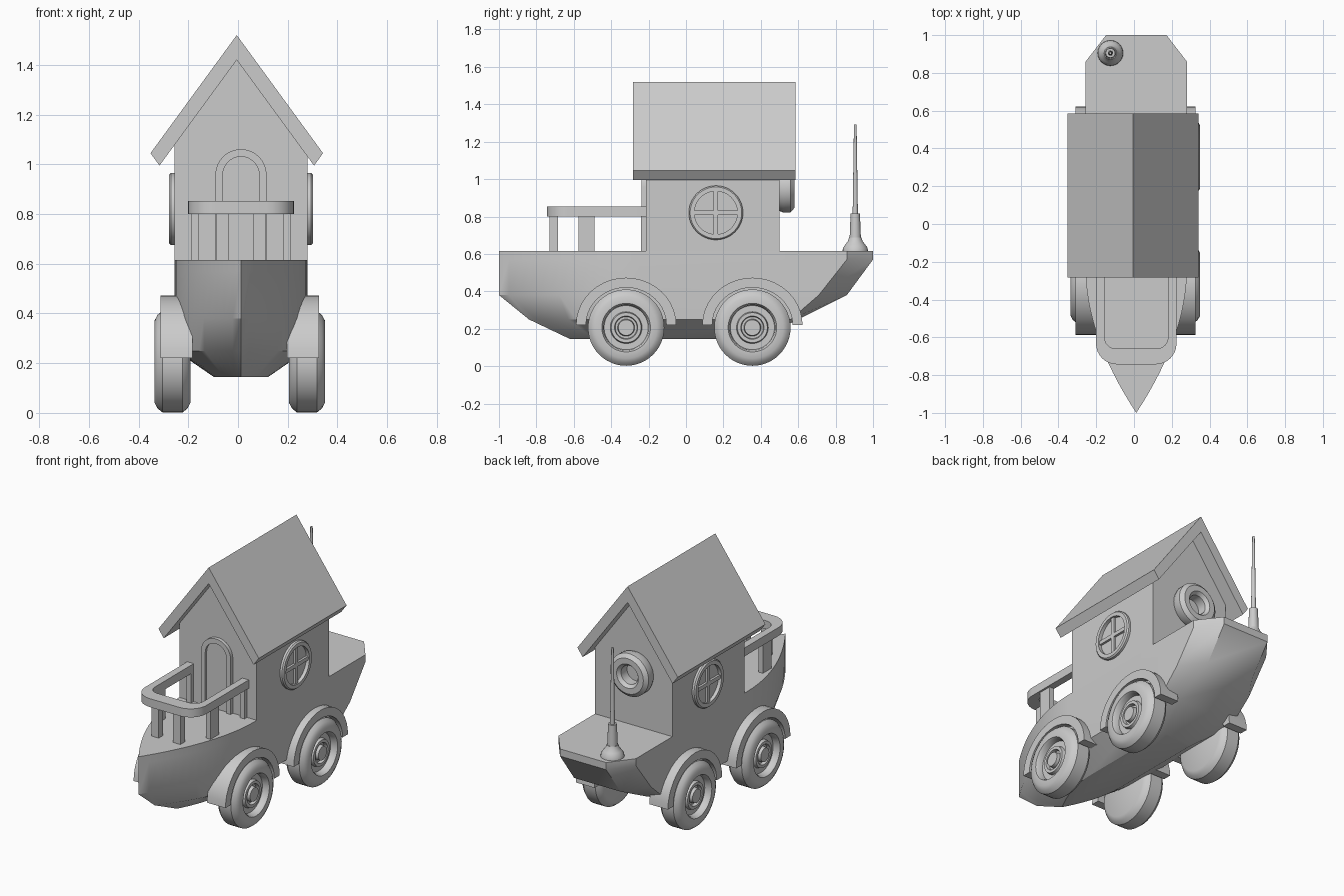
import bpy, bmesh
from math import sin, cos, pi, radians
from mathutils import Matrix, Vector

old = bpy.data.objects.get("Cube")
if old:
    bpy.data.objects.remove(old, do_unlink=True)

grey = bpy.data.materials.new("plain grey")
grey.use_nodes = True
grey.diffuse_color = (0.6, 0.6, 0.6, 1)
grey.node_tree.nodes["Principled BSDF"].inputs["Base Color"].default_value = (0.6, 0.6, 0.6, 1)

CX = 0.012          # centre line of hull and cabin
HALF = 0.268        # half beam


def finish(name, bm, smooth=True):
    bmesh.ops.recalc_face_normals(bm, faces=bm.faces)
    mesh = bpy.data.meshes.new(name)
    bm.to_mesh(mesh)
    bm.free()
    mesh.materials.append(grey)
    ob = bpy.data.objects.new(name, mesh)
    bpy.context.collection.objects.link(ob)
    if smooth:
        bpy.ops.object.select_all(action='DESELECT')
        ob.select_set(True)
        bpy.context.view_layer.objects.active = ob
        bpy.ops.object.shade_smooth_by_angle(angle=radians(32))
    return ob


def loft(name, rings, cap=True, closed=False, smooth=True):
    """Skin a list of equal-length closed rings."""
    bm = bmesh.new()
    vs = [[bm.verts.new(p) for p in r] for r in rings]
    n = len(vs[0])
    pairs = list(zip(vs, vs[1:])) + ([(vs[-1], vs[0])] if closed else [])
    for a, b in pairs:
        for i in range(n):
            j = (i + 1) % n
            bm.faces.new((a[i], a[j], b[j], b[i]))
    if cap and not closed:
        bm.faces.new(vs[0])
        bm.faces.new(vs[-1])
    return finish(name, bm, smooth)


def box(name, x0, x1, y0, y1, z0, z1):
    pts = [(x0, y0), (x1, y0), (x1, y1), (x0, y1)]
    return loft(name, [[(x, y, z) for x, y in pts] for z in (z0, z1)], smooth=False)


def prism(name, pts, y0, y1, smooth=False):
    """Extrude an x-z outline along y."""
    return loft(name, [[(x, y, z) for x, z in pts] for y in (y0, y1)], smooth=smooth)


def lathe(name, profile, centre, axis, steps=48, closed=False):
    """Turn (offset, radius) pairs around an axis through centre."""
    rot = Vector((0, 0, 1)).rotation_difference(Vector(axis)).to_matrix()
    rings = [[Vector(centre) + rot @ Vector((r * cos(2 * pi * i / steps),
              r * sin(2 * pi * i / steps), h)) for i in range(steps)]
             for h, r in profile]
    return loft(name, rings, closed=closed)


# Hull: stacked outlines, pointed bow and chamfered stern
def hull_ring(z, bow, stern_side, stern, half, stern_half):
    steps = 14
    side = []
    for i in range(1, steps + 1):
        t = 1 - i / steps
        side.append((half * (1 - t ** 1.85), -0.25 + t * (bow + 0.25)))
    side += [(half, stern_side), (stern_half, stern)]
    right = [(CX + x, y, z) for x, y in side]
    left = [(CX - x, y, z) for x, y in reversed(side)]
    return [(CX, bow, z)] + right + left


loft("hull", [hull_ring(0.145, -0.62, 0.36, 0.39, 0.11, 0.09),
              hull_ring(0.25, -0.84, 0.56, 0.60, 0.262, 0.16),
              hull_ring(0.38, -1.0, 0.71, 0.86, HALF, 0.16),
              hull_ring(0.57, -1.0, 0.86, 1.0, HALF, 0.16),
              hull_ring(0.615, -1.0, 0.86, 1.0, HALF, 0.16)])

# Cabin and roof
box("cabin", CX - HALF, CX + HALF, -0.215, 0.5, 0.61, 1.09)
RX = -0.005
prism("gable", [(RX - 0.245, 1.09), (RX + 0.245, 1.09), (RX, 1.425)], -0.215, 0.5)
prism("roof", [(RX, 1.52), (RX + 0.347, 1.045), (RX + 0.311, 0.995), (RX, 1.42),
               (RX - 0.311, 0.995), (RX - 0.347, 1.045)], -0.283, 0.585)


# Arched door: raised frame, panel inside
def arch(r, z0, zc, n=16):
    return [(CX + r, z0)] + [(CX + r * cos(pi * i / n), zc + r * sin(pi * i / n))
                             for i in range(n + 1)] + [(CX - r, z0)]


outer, inner = arch(0.103, 0.615, 0.958), arch(0.073, 0.615, 0.958)
prism("door_frame", outer + inner[::-1], -0.237, -0.21, True)
prism("door_panel", inner, -0.222, -0.21, True)

# Side windows: ring with a cross
for s, side in ((1, "left"), (-1, "right")):
    wall = CX + s * HALF
    lathe(side + "_window_ring", [(-0.005, 0.145), (0.014, 0.145), (0.022, 0.138),
                                  (0.022, 0.115), (-0.005, 0.115)],
          (wall, 0.16, 0.82), (s, 0, 0), closed=True)
    xs = sorted((wall - s * 0.005, wall + s * 0.014))
    box(side + "_window_bar_upright", *xs, 0.148, 0.172, 0.70, 0.94)
    box(side + "_window_bar_across", *xs, 0.04, 0.28, 0.808, 0.832)

# Round life ring on the back wall
lathe("back_ring", [(0, 0.125), (0.02, 0.133), (0.06, 0.133), (0.08, 0.11),
                    (0.08, 0.075), (0.06, 0.058), (0, 0.058)],
      (0.0, 0.499, 0.955), (0, 1, 0), closed=True)


# Railing: U-shaped rail with rounded corners, on posts
def rail_path(half, front, r, n=8):
    pts = [(half, -0.213)]
    pts += [(half - r + r * cos(a), front + r - r * sin(a))
            for a in (pi / 2 * i / n for i in range(n + 1))]
    return [(CX + x, y) for x, y in pts] + [(CX - x, y) for x, y in reversed(pts)]


rail_out, rail_in = rail_path(0.213, -0.743, 0.11), rail_path(0.168, -0.66, 0.06)
loft("rail", [[(*a, 0.80), (*b, 0.80), (*b, 0.853), (*a, 0.853)]
              for a, b in zip(rail_out, rail_in)])
for s, side in ((1, "left"), (-1, "right")):
    x = CX + s * 0.075
    box(side + "_front_post", x - 0.025, x + 0.025, -0.73, -0.685, 0.61, 0.81)
    x = CX + s * 0.185
    box(side + "_side_post", x - 0.016, x + 0.016, -0.575, -0.49, 0.61, 0.81)
    box(side + "_wall_post", x - 0.016, x + 0.016, -0.24, -0.213, 0.61, 0.81)

# Antenna
lathe("antenna", [(0, 0.068), (0.02, 0.066), (0.04, 0.052), (0.055, 0.04), (0.075, 0.033),
                  (0.075, 0.03), (0.205, 0.025), (0.205, 0.014), (0.68, 0.007)],
      (-0.125, 0.905, 0.612), (0, 0, 1), 24)

# Wheels and mudguards
tyre = [(0, 0.001), (0, 0.165), (0.012, 0.188), (0.032, 0.204), (0.113, 0.204),
        (0.133, 0.188), (0.145, 0.165), (0.145, 0.13), (0.132, 0.122), (0.105, 0.118),
        (0.105, 0.085), (0.125, 0.08), (0.125, 0.062), (0.105, 0.058), (0.105, 0.046),
        (0.132, 0.042), (0.132, 0.001)]
for s, side in ((1, "left"), (-1, "right")):
    for y, end in ((-0.32, "front"), (0.355, "rear")):
        lathe(f"{end}_{side}_wheel", tyre, (0.007 + s * 0.198, y, 0.206), (s, 0, 0))
        x0, x1 = 0.007 + s * 0.19, 0.007 + s * 0.318
        rings = []
        # straight feet below a half-round arch, flaring out at both ends
        arc = [(cos(pi * i / 20), sin(pi * i / 20)) for i in range(21)]
        for c, h in arc:
            a, b = (y + 0.268 * c, 0.22 + 0.253 * h), (y + 0.215 * c, 0.22 + 0.2 * h)
            rings.append([(x0, *a), (x1, *a), (x1, *b), (x0, *b)])
        loft(f"{end}_{side}_mudguard", rings)
